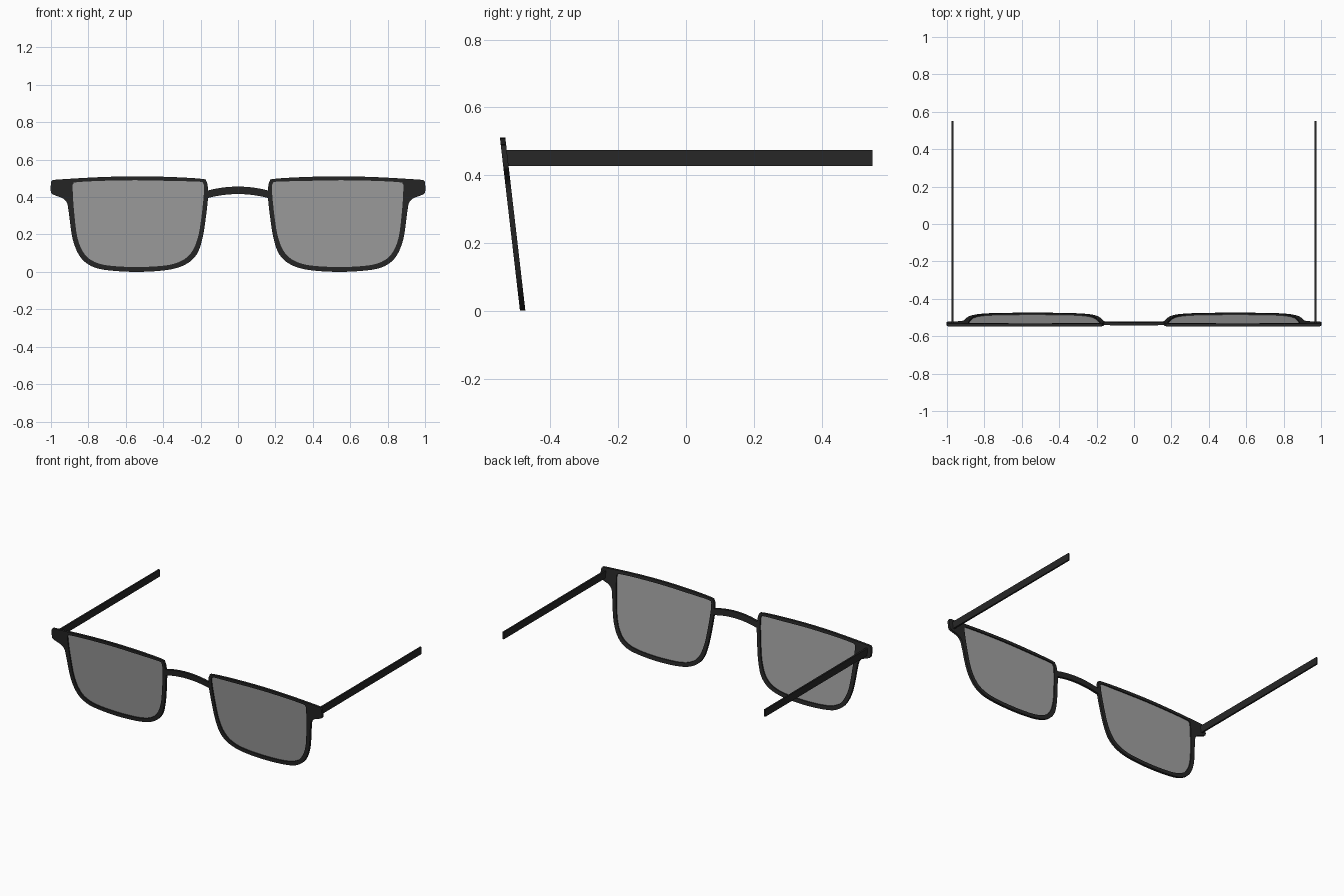
import bpy, bmesh

if "Cube" in bpy.data.objects:
    bpy.data.objects.remove(bpy.data.objects["Cube"])

OUTER = [(.162, .46), (.17, .485), (.19, .497), (.35, .507), (.55, .511), (.75, .506),
         (.97, .493), (.992, .488), (1, .475), (1, .425), (.98, .41), (.94, .395),
         (.915, .37), (.905, .32), (.885, .18), (.85, .09), (.80, .04), (.72, .012),
         (.55, 0), (.38, .01), (.28, .04), (.22, .095), (.19, .18), (.172, .29), (.16, .40)]
INNER = [(.182, .455), (.186, .472), (.205, .482), (.35, .486), (.55, .49), (.75, .486),
         (.865, .479), (.88, .472), (.884, .45), (.878, .34), (.86, .19), (.827, .105),
         (.78, .06), (.70, .035), (.55, .026), (.39, .034), (.30, .06), (.245, .11),
         (.213, .19), (.196, .29), (.184, .40)]
THICK = 0.016


def material(name, color):
    m = bpy.data.materials.new(name)
    m.diffuse_color = color
    m.use_nodes = True
    m.node_tree.nodes["Principled BSDF"].inputs["Base Color"].default_value = m.diffuse_color
    return m


def smooth_loop(pts, steps=5):
    """Closed Catmull-Rom curve through the points."""
    out, n = [], len(pts)
    for i in range(n):
        a, b, c, d = (pts[(i + k) % n] for k in (-1, 0, 1, 2))
        for s in range(steps):
            t = s / steps
            out.append(tuple(.5 * (2 * q + (r - p) * t + (2 * p - 5 * q + 4 * r - w) * t * t
                                   + (3 * q - p - 3 * r + w) * t ** 3)
                             for p, q, r, w in zip(a, b, c, d)))
    return out


def finish(name, bm, mat, mirror=True):
    mesh = bpy.data.meshes.new(name)
    bmesh.ops.recalc_face_normals(bm, faces=bm.faces)
    bm.to_mesh(mesh)
    bm.free()
    mesh.materials.clear()
    mesh.materials.append(mat)
    ob = bpy.data.objects.new(name, mesh)
    bpy.context.collection.objects.link(ob)
    if mirror:
        mod = ob.modifiers.new("Mirror", 'MIRROR')
        mod.use_mirror_merge = False
    bpy.ops.object.select_all(action='DESELECT')
    ob.select_set(True)
    bpy.context.view_layer.objects.active = ob
    bpy.ops.object.shade_smooth_by_angle()
    return ob


def lean(bm):
    """Stand a flat XY shape up in the tilted front plane."""
    for v in bm.verts:
        x, z, w = v.co
        v.co = (x, -.482 - .116 * z - w, z)


def plate(name, loops, mat, mirror=True):
    """Extruded flat plate; later loops cut holes."""
    cu = bpy.data.curves.new(name + "_profile", 'CURVE')
    cu.dimensions = '2D'
    cu.fill_mode = 'BOTH'
    cu.extrude = THICK / 2
    for loop in loops:
        sp = cu.splines.new('POLY')
        sp.points.add(len(loop) - 1)
        for p, co in zip(sp.points, loop):
            p.co = (*co, 0, 1)
        sp.use_cyclic_u = True
    tmp = bpy.data.objects.new(name + "_profile", cu)
    bpy.context.collection.objects.link(tmp)
    bpy.context.view_layer.update()
    mesh = bpy.data.meshes.new_from_object(
        tmp.evaluated_get(bpy.context.evaluated_depsgraph_get()))
    bpy.data.objects.remove(tmp)
    bm = bmesh.new()
    bm.from_mesh(mesh)
    bpy.data.meshes.remove(mesh)
    bmesh.ops.remove_doubles(bm, verts=bm.verts, dist=1e-5)
    lean(bm)
    return finish(name, bm, mat, mirror)


dark = material("dark_frame", (.020, .020, .020, 1))
tint = material("grey_lens", (.36, .36, .36, 1))

# Rims with the flared end pieces
inner = smooth_loop(INNER)
plate("rims", [smooth_loop(OUTER), inner], dark)

# Arched bridge
xs = [.17 * i / 12 for i in range(-12, 13)]
arch = [(x, .436 - .022 * (x / .165) ** 2) for x in xs]
plate("bridge", [[(x, z + .02) for x, z in arch]
                 + [(x, z - .02) for x, z in reversed(arch)]], dark, mirror=False)

# Thin lenses
bm = bmesh.new()
bm.faces.new([bm.verts.new((x, z, 0)) for x, z in inner])
lean(bm)
finish("lenses", bm, tint)

# Straight temples, slightly thinner towards the back
bm = bmesh.new()
bmesh.ops.create_cube(bm, size=2)
for v in bm.verts:
    back = v.co.y > 0
    v.co = (.970 + v.co.x * (.005 if back else .006),
            .55 if back else -.532,
            .451 + v.co.z * .024)
finish("temples", bm, dark)
